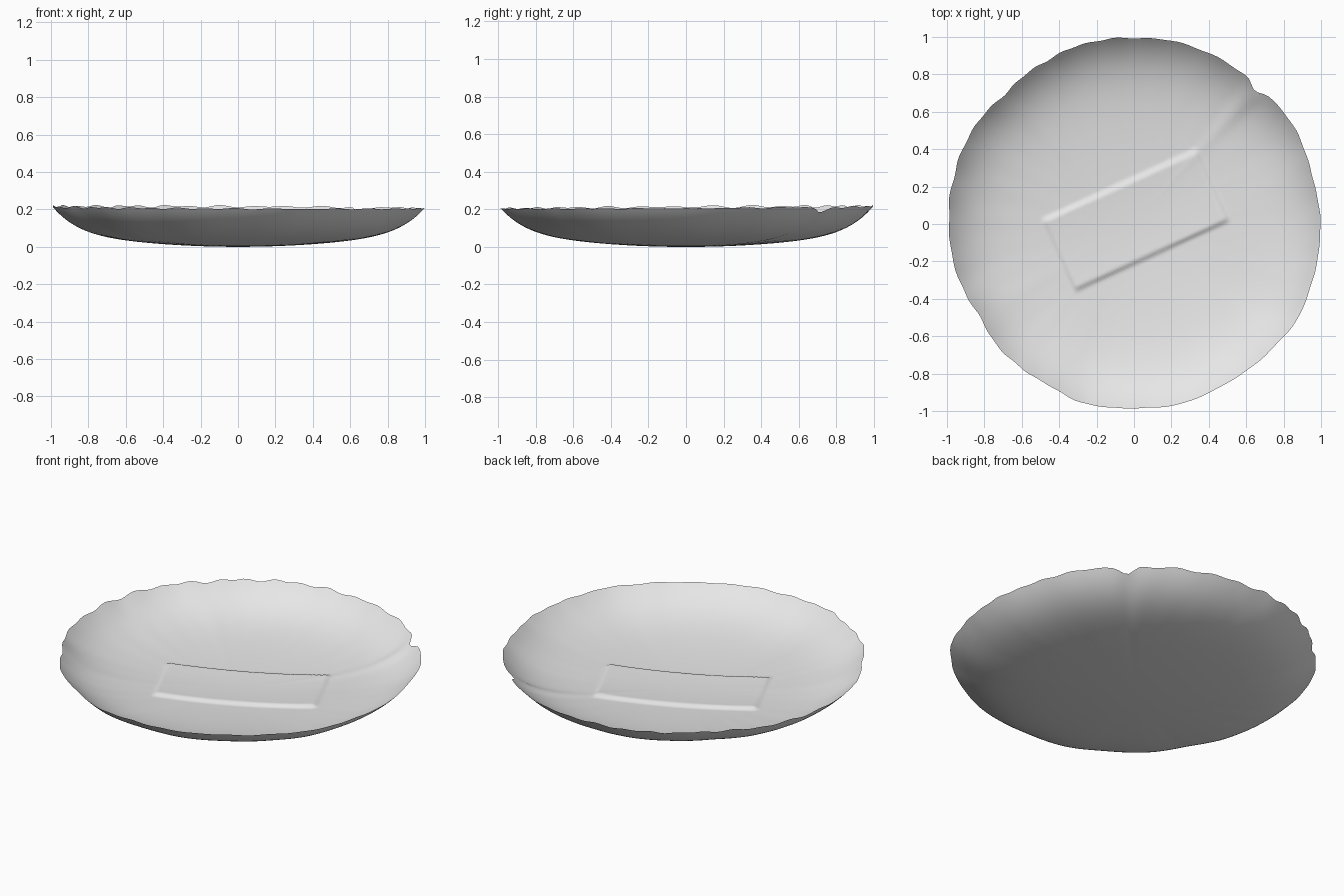
import bpy, bmesh
from math import sin, cos, pi, radians, exp

cube = bpy.data.objects.get("Cube")
if cube:
    bpy.data.objects.remove(cube, do_unlink=True)

SEGMENTS, RINGS = 216, 72
THICKNESS = 0.012
# Hand-cut rim radius, every 15 degrees counter-clockwise from +x
RADII = [.997, .987, 1.0, .995, .995, 1.0, .995, 1.0, .99, .98, 1.0, .997,
         .99, .985, .963, .98, .975, .995, .985, .993, .985, .993, 1.01, 1.0]


def smooth(t):
    t = max(0, min(1, t))
    return t * t * (3 - 2 * t)


def notch(a):
    return exp(-((a - radians(48)) / 0.05) ** 2)


def ripple(a):
    # uneven scallops, stronger on the left and back
    strength = 0.7 - 0.3 * cos(a) + 0.2 * sin(a)
    return strength * (0.6 * sin(36 * a + 2 * sin(3 * a)) + 0.4 * sin(23 * a + 1))


def rim_radius(a):
    f = a / (2 * pi) * len(RADII)
    i = int(f)
    t = smooth(f - i)
    r0, r1 = RADII[i % len(RADII)], RADII[(i + 1) % len(RADII)]
    return r0 + (r1 - r0) * t + 0.005 * ripple(a) - 0.035 * notch(a)


def patch(x, y):
    # low rectangular panel, turned on the dish floor
    c, s = cos(radians(24.5)), sin(radians(24.5))
    u = (x - 0.01) * c + (y - 0.02) * s
    v = -(x - 0.01) * s + (y - 0.02) * c
    edge = smooth((0.465 - abs(u)) / 0.035) * smooth((0.22 - abs(v)) / 0.03)
    return edge * (0.012 + 0.08 * v * v)


def point(q, a, inside):
    r = q * rim_radius(a)
    x, y = r * cos(a), r * sin(a)
    z = 0.21 * (0.42 * q ** 2 + 0.58 * q ** 8)
    z += q ** 10 * (0.008 * ripple(a) + 0.006 * sin(a) - 0.004 * cos(a))
    z -= 0.03 * notch(a) * q ** 16
    if inside:
        z += THICKNESS * (1 - q ** 12) + patch(x, y)
        z += 0.006 * q ** 4 * (1 - q) * sin(5 * a + 1) * 4
    return x, y, z


# Dish: inner and outer skins sharing one rim
bm = bmesh.new()
angles = [2 * pi * k / SEGMENTS for k in range(SEGMENTS)]
rim = [bm.verts.new(point(1, a, False)) for a in angles]
for inside in (False, True):
    centre = bm.verts.new(point(0, 0, inside))
    rings = [[bm.verts.new(point(j / RINGS, a, inside)) for a in angles]
             for j in range(1, RINGS)] + [rim]
    for k in range(SEGMENTS):
        n = (k + 1) % SEGMENTS
        faces = [[centre, rings[0][k], rings[0][n]]]
        faces += [[lo[k], hi[k], hi[n], lo[n]] for lo, hi in zip(rings, rings[1:])]
        for f in faces:
            bm.faces.new(f if inside else f[::-1])

mesh = bpy.data.meshes.new("dish")
bm.to_mesh(mesh)
bm.free()
dish = bpy.data.objects.new("dish", mesh)
bpy.context.collection.objects.link(dish)

# Plain grey clay
clay = bpy.data.materials.new("grey clay")
clay.use_nodes = True
colour = (0.8, 0.8, 0.8, 1)
clay.diffuse_color = colour
clay.node_tree.nodes["Principled BSDF"].inputs["Base Color"].default_value = colour
mesh.materials.append(clay)

bpy.ops.object.select_all(action="DESELECT")
dish.select_set(True)
bpy.context.view_layer.objects.active = dish
bpy.ops.object.shade_smooth_by_angle(angle=radians(50))
